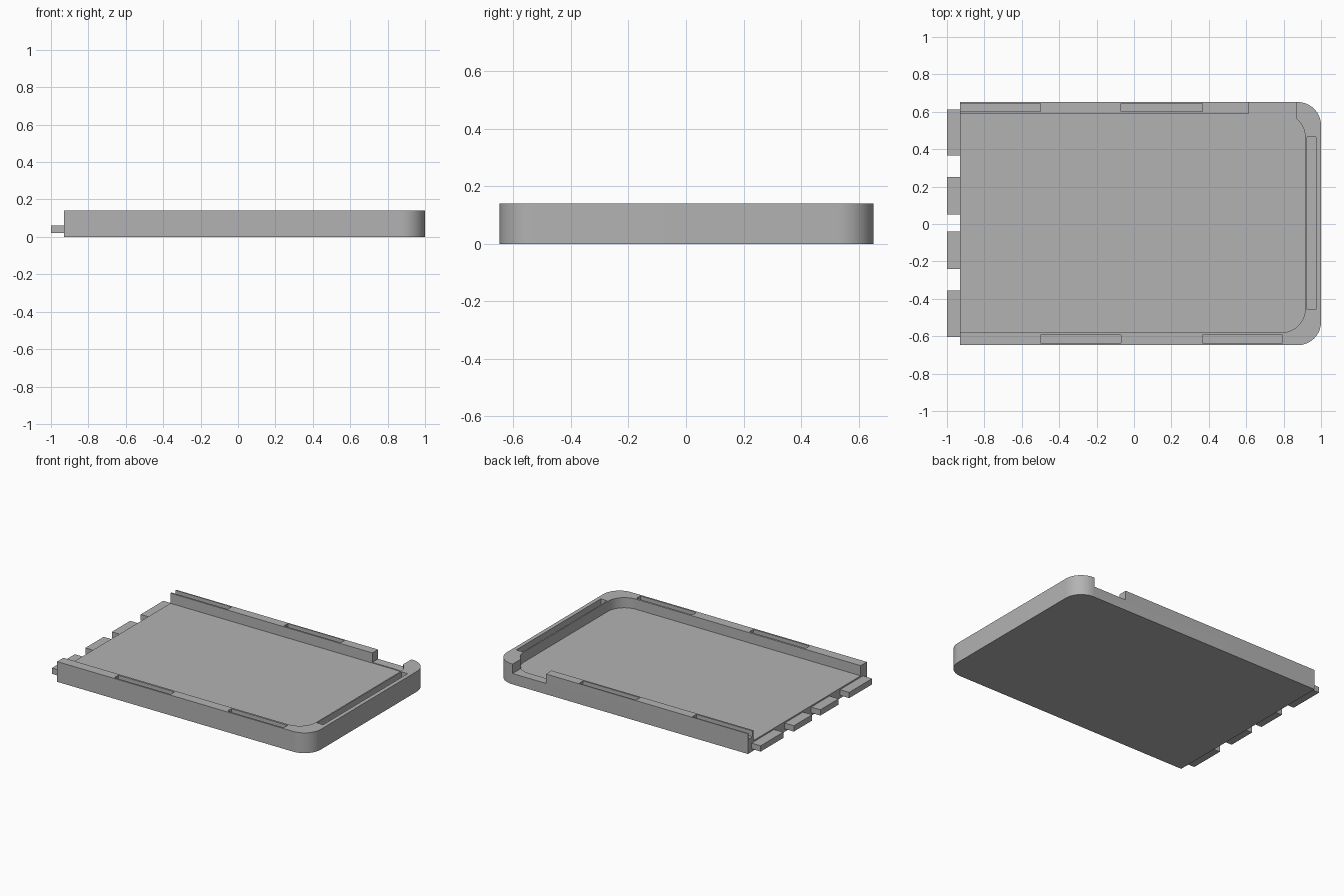
import bpy
import bmesh
from math import sin, cos, pi, radians

cube = bpy.data.objects.get("Cube")
if cube:
    bpy.data.objects.remove(cube, do_unlink=True)

grey = bpy.data.materials.new("plain grey")
grey.use_nodes = True
grey.diffuse_color = (0.45, 0.45, 0.45, 1)
grey.node_tree.nodes["Principled BSDF"].inputs["Base Color"].default_value = grey.diffuse_color

HEIGHT, FLOOR, END = 0.14, 0.07, -0.93
RADIUS, STEPS = 0.125, 16


def extrude_outline(name, outline, z0, z1):
    """Prism from a counter-clockwise outline."""
    bm = bmesh.new()
    face = bm.faces.new([bm.verts.new((x, y, z0)) for x, y in outline])
    result = bmesh.ops.extrude_face_region(bm, geom=[face])
    top = [v for v in result["geom"] if isinstance(v, bmesh.types.BMVert)]
    bmesh.ops.translate(bm, verts=top, vec=(0, 0, z1 - z0))
    bmesh.ops.recalc_face_normals(bm, faces=bm.faces)
    mesh = bpy.data.meshes.new(name)
    bm.to_mesh(mesh)
    bm.free()
    mesh.materials.append(grey)
    obj = bpy.data.objects.new(name, mesh)
    bpy.context.collection.objects.link(obj)
    return obj


def box(name, x0, x1, y0, y1, z0, z1):
    return extrude_outline(name, [(x0, y0), (x1, y0), (x1, y1), (x0, y1)], z0, z1)


def rounded_end(x0, x1, y0, y1):
    """Rectangle with both corners rounded at the +x end."""
    points = [(x0, y0)]
    for cy, start in ((y0 + RADIUS, -pi / 2), (y1 - RADIUS, 0)):
        for i in range(STEPS + 1):
            a = start + i * pi / 2 / STEPS
            points.append((x1 - RADIUS + RADIUS * cos(a), cy + RADIUS * sin(a)))
    return points + [(x0, y1)]


# Solid tray with one rounded end
tray = extrude_outline("tray", rounded_end(END, 1, -0.648, 0.652), 0, HEIGHT)

# Recess, open at the tab end, and the gap in the back wall
cutters = [
    extrude_outline("recess_cutter", rounded_end(END - 0.1, 0.915, -0.58, 0.59), FLOOR, 0.3),
    box("gap_cutter", 0.615, 0.87, 0.5, 0.8, FLOOR + 0.005, 0.3),
]

# Slots along the top of the walls
slots = [
    (END - 0.1, -0.5, 0.602, 0.644), (-0.07, 0.365, 0.602, 0.644),
    (-0.5, -0.07, -0.636, -0.594), (0.365, 0.795, -0.636, -0.594),
    (0.924, 0.972, -0.458, 0.466),
]
for slot in slots:
    cutters.append(box("slot_cutter", *slot, HEIGHT - 0.04, 0.3))

for cutter in cutters:
    cutter.hide_render = True
    mod = tray.modifiers.new(cutter.name, "BOOLEAN")
    mod.operation = "DIFFERENCE"
    mod.solver = "EXACT"
    mod.object = cutter

# Bake the cuts and drop the cutters
depsgraph = bpy.context.evaluated_depsgraph_get()
cut_mesh = bpy.data.meshes.new_from_object(tray.evaluated_get(depsgraph))
tray.modifiers.clear()
tray.data = cut_mesh
for cutter in cutters:
    bpy.data.objects.remove(cutter, do_unlink=True)

# Tabs on the open end
for i, (y0, y1) in enumerate(((-0.605, -0.355), (-0.24, -0.04), (0.05, 0.25), (0.365, 0.612))):
    box(f"tab_{i + 1}", -1, END, y0, y1, 0.02, 0.06)

# Smooth rounded corners, crisp edges
bpy.ops.object.select_all(action="DESELECT")
tray.select_set(True)
bpy.context.view_layer.objects.active = tray
bpy.ops.object.shade_smooth_by_angle(angle=radians(30))
